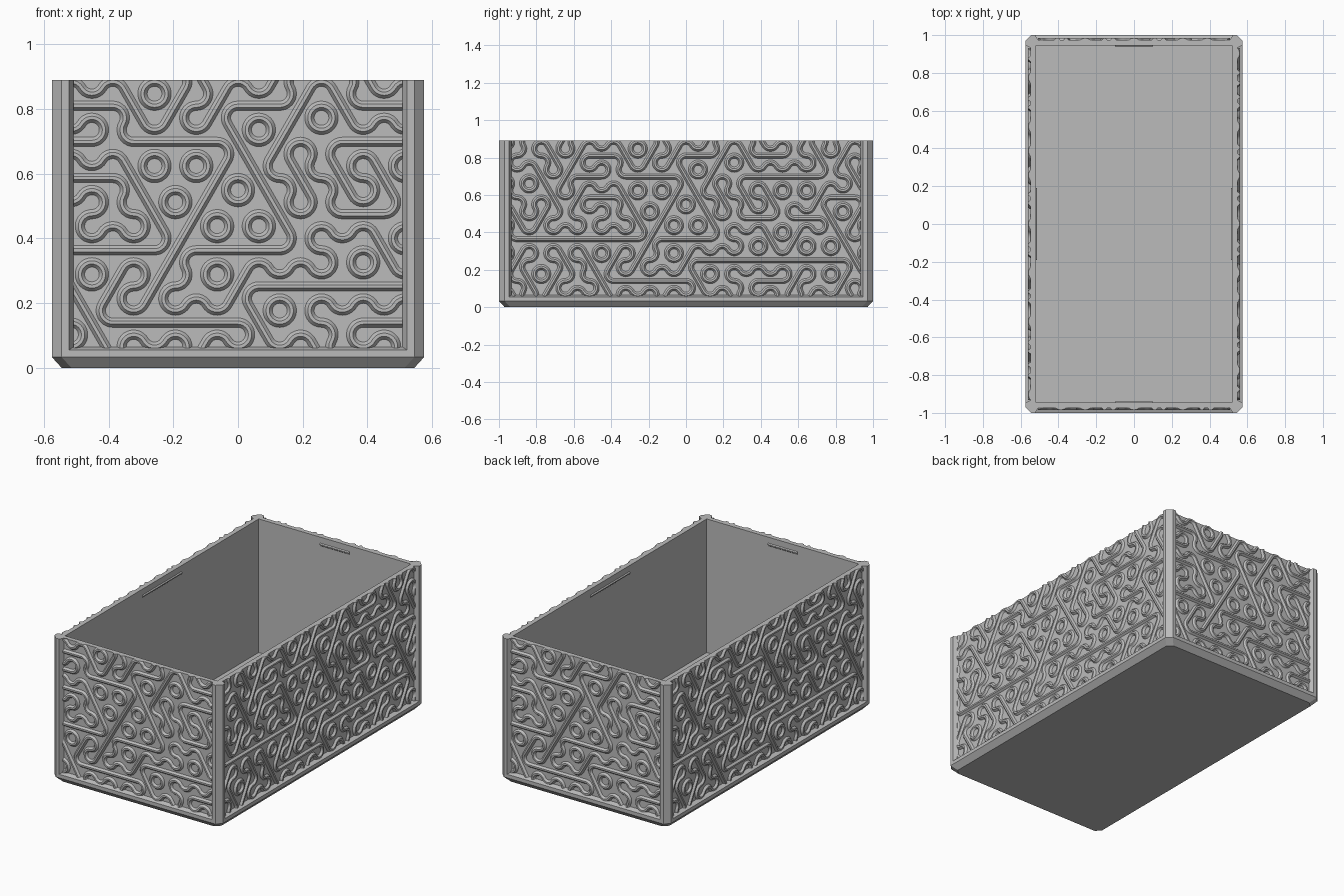
import bpy, bmesh
from math import sin, cos, pi, radians, sqrt
from mathutils import Matrix, Vector

if "Cube" in bpy.data.objects:
    bpy.data.objects.remove(bpy.data.objects["Cube"], do_unlink=True)

grey = bpy.data.materials.new("plain grey")
grey.use_nodes = True
grey.diffuse_color = (0.5, 0.5, 0.5, 1)
grey.node_tree.nodes["Principled BSDF"].inputs["Base Color"].default_value = grey.diffuse_color

A, B, TOP = 0.575, 1.0, 0.89      # outer half sizes and height
IX, IY = 0.52, 0.945              # cavity half sizes
RECESS, CH = 0.027, 0.03          # panel recess and edge chamfer
FLOOR = 0.065


def finish(bm, name, smooth=False):
    bmesh.ops.recalc_face_normals(bm, faces=bm.faces[:])
    me = bpy.data.meshes.new(name)
    bm.to_mesh(me)
    bm.free()
    me.materials.append(grey)
    ob = bpy.data.objects.new(name, me)
    bpy.context.collection.objects.link(ob)
    if smooth:
        bpy.ops.object.select_all(action='DESELECT')
        ob.select_set(True)
        bpy.context.view_layer.objects.active = ob
        bpy.ops.object.shade_smooth_by_angle(angle=radians(30))
    return ob


def mirrored(quadrant):
    """Repeat a quadrant outline around the box, anticlockwise."""
    flip = quadrant[::-1]
    return (quadrant + [(-x, y) for x, y in flip]
            + [(-x, -y) for x, y in quadrant] + [(x, -y) for x, y in flip])


def skin(bm, low, high):
    for i in range(len(low)):
        j = (i + 1) % len(low)
        bm.faces.new((low[i], low[j], high[j], high[i]))


# Base tray with chamfered underside and sloping lip
bm = bmesh.new()
rings = []
for inset, z in ((CH, 0), (0, 0.033), (0, 0.055), (RECESS, FLOOR)):
    a, b = A - inset, B - inset
    outline = mirrored([(a, b - CH), (a - CH, b)])
    rings.append([bm.verts.new((x, y, z)) for x, y in outline])
for low, high in zip(rings, rings[1:]):
    skin(bm, low, high)
bm.faces.new(rings[0])
bm.faces.new(rings[-1])
finish(bm, "base_tray")

# Walls with corner posts standing proud of the panels
outer = mirrored([(A - RECESS, B - 0.067), (A, B - 0.053), (A, B - CH),
                  (A - CH, B), (A - 0.053, B), (A - 0.067, B - RECESS)])
inner = [(max(-IX, min(IX, x)), max(-IY, min(IY, y))) for x, y in outer]
bm = bmesh.new()
loops = [[bm.verts.new((x, y, z)) for x, y in path]
         for path, z in ((outer, 0.04), (outer, TOP), (inner, TOP), (inner, 0.04))]
for k in range(4):
    skin(bm, loops[k], loops[(k + 1) % 4])
bmesh.ops.remove_doubles(bm, verts=bm.verts[:], dist=1e-5)
bmesh.ops.dissolve_degenerate(bm, edges=bm.edges[:], dist=1e-5)
finish(bm, "walls_and_posts")

# Winding relief: hexagon tiles, each with a straight run and bends, or three bends
ROW = 0.1117
HEX = ROW * 2 / sqrt(3)
CORNER = HEX / sqrt(3)
TILES = {"H": (0, (1, 4)), "P": (1, (2, 5)), "N": (2, (0, 3)),
         "Y": (None, (1, 3, 5)), "T": (None, (0, 2, 4))}
LAYOUT = ["NPYYNYPHYNYTPYN",
          "TNPTNHHHNTYHPTPY",
          "PTNNPPTPHHHHHHN",
          "NHHHHHPHHTYNPYNP",
          "NPTYTNPYNTHTHNP",
          "TYNPHNTPNNNNTPHY",
          "YNPHTHHNPYHHHTN",
          "YTNPHNPPHPNHTNPY",
          "YTPHTHNTPHNTPYT"]
SECTION = ((-0.0145, -0.004), (-0.0145, 0), (-0.005, 0.012),
           (0.005, 0.012), (0.0145, 0), (0.0145, -0.004))
STEPS = 10


def sweep(bm, path):
    """Sweep the ridge section along (point, side direction) stations."""
    last = None
    for p, side in path:
        ring = [bm.verts.new((p.x + side.x * s, -d, p.y + side.y * s)) for s, d in SECTION]
        if last:
            skin(bm, last, ring)
        last = ring


def polar(angle, r=1.0):
    return Vector((cos(angle), sin(angle))) * r


def add_tile(bm, centre, kind):
    line, bends = TILES[kind]
    if line is not None:
        t = line * pi / 3
        side = polar(t + pi / 2)
        sweep(bm, [(centre + polar(t, s * HEX / 2), side) for s in (-1, 1)])
    for c in bends:
        t = pi / 6 + c * pi / 3
        pivot = centre + polar(t, CORNER)
        path = []
        for i in range(STEPS + 1):
            d = t + pi + (i / STEPS - 0.5) * 2 * pi / 3
            path.append((pivot + polar(d, CORNER / 2), polar(d)))
        sweep(bm, path)


def relief(name, half_width, depth, turn):
    bm = bmesh.new()
    for r, row in enumerate(LAYOUT):
        for i, kind in enumerate(row):
            u = (i - (len(row) - 1) / 2) * HEX
            if abs(u) < half_width + HEX:
                add_tile(bm, Vector((u, 0.028 + r * ROW)), kind)
    bmesh.ops.remove_doubles(bm, verts=bm.verts[:], dist=1e-4)
    # trim to the panel and cap the cut ends
    for co, no in (((half_width, 0, 0), (1, 0, 0)), ((-half_width, 0, 0), (-1, 0, 0)),
                   ((0, 0, TOP), (0, 0, 1)), ((0, 0, 0.06), (0, 0, -1))):
        bmesh.ops.bisect_plane(bm, geom=bm.verts[:] + bm.edges[:] + bm.faces[:],
                               plane_co=co, plane_no=no, clear_outer=True)
    bmesh.ops.holes_fill(bm, edges=[e for e in bm.edges if e.is_boundary], sides=0)
    place = Matrix.Rotation(turn, 4, 'Z') @ Matrix.Translation((0, -depth, 0))
    bmesh.ops.transform(bm, matrix=place, verts=bm.verts[:])
    finish(bm, name, smooth=True)


# Small catch rail inside each wall, near the rim
def catch(name, half_length, depth, turn):
    bm = bmesh.new()
    ends = [[bm.verts.new((x, y - depth, 0.845 + z))
             for y, z in ((-0.002, -0.01), (0.006, -0.003), (0.006, 0.003), (-0.002, 0.01))]
            for x in (-half_length, half_length)]
    skin(bm, *ends)
    for end in ends:
        bm.faces.new(end)
    bmesh.ops.transform(bm, matrix=Matrix.Rotation(turn, 4, 'Z'), verts=bm.verts[:])
    finish(bm, name)


for k, side in enumerate(("front", "left", "back", "right")):
    turn = k * pi / 2
    if k % 2:
        relief(side + "_relief", B - 0.067, A - RECESS, turn)
        catch(side + "_catch", 0.19, IX, turn)
    else:
        relief(side + "_relief", A - 0.067, B - RECESS, turn)
        catch(side + "_catch", 0.1, IY, turn)
